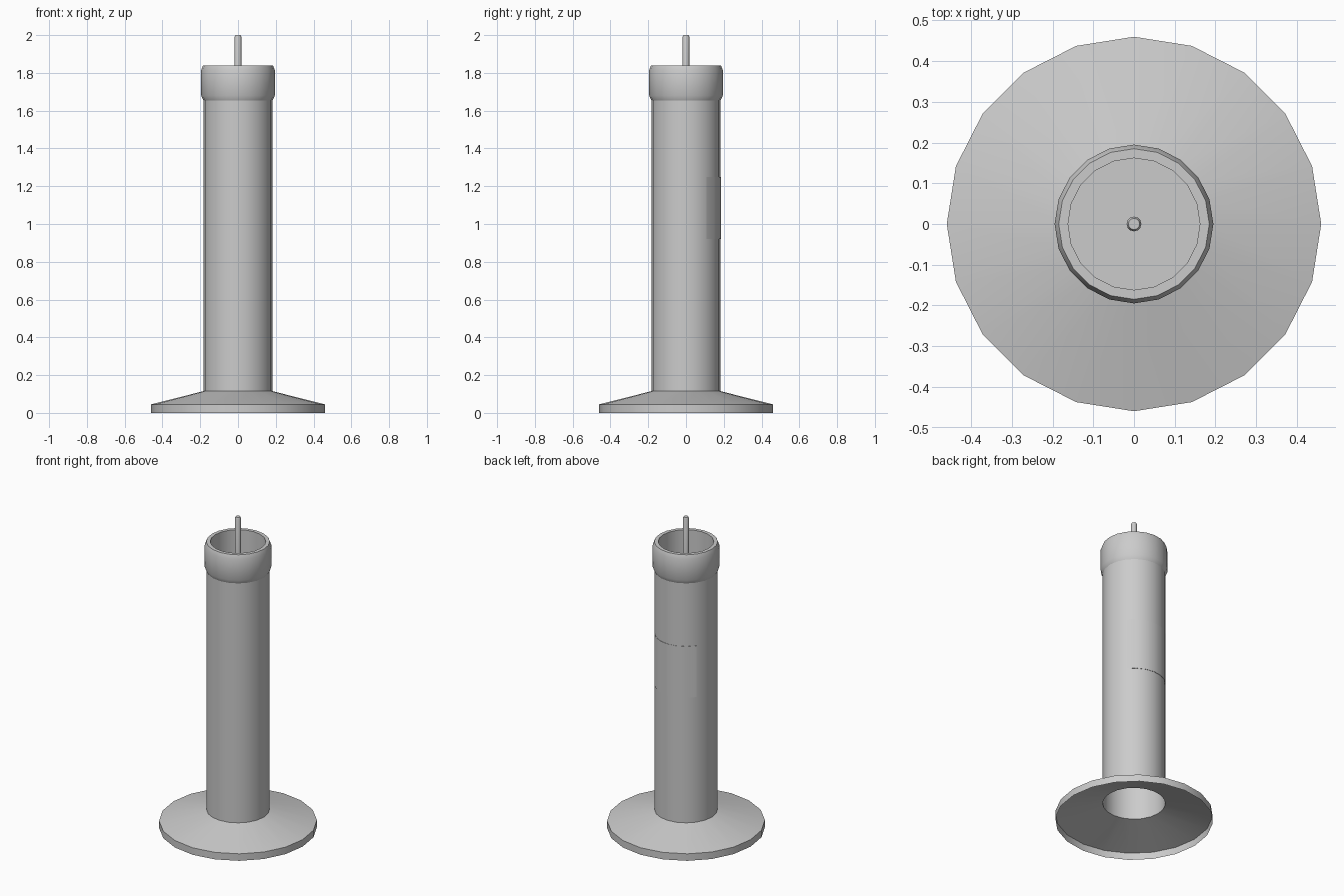
import bpy, bmesh
from math import cos, sin, radians

cube = bpy.data.objects.get("Cube")
if cube:
    bpy.data.objects.remove(cube, do_unlink=True)

SIDES = 20

grey = bpy.data.materials.new("light_grey")
grey.use_nodes = True
colour = (0.6, 0.6, 0.6, 1)
grey.diffuse_color = colour
grey.node_tree.nodes["Principled BSDF"].inputs["Base Color"].default_value = colour


def lathe(name, profile, sides=SIDES, start=0, steps=None, cap_end=False):
    """Turn a (radius, height) profile about z; steps limits it to a partial sweep."""
    bm = bmesh.new()
    full = steps is None
    count = sides if full else steps + 1
    columns = []
    for i in range(count):
        a = radians(start + i * 360 / sides)
        columns.append([bm.verts.new((r * cos(a), r * sin(a), z)) for r, z in profile])
    for i in range(count if full else steps):
        a, b = columns[i], columns[(i + 1) % count]
        for j in range(len(profile) - 1):
            bm.faces.new((a[j], b[j], b[j + 1], a[j + 1]))
    if cap_end:
        bm.faces.new([c[-1] for c in columns])
    mesh = bpy.data.meshes.new(name)
    bm.to_mesh(mesh)
    bm.free()
    mesh.materials.append(grey)
    obj = bpy.data.objects.new(name, mesh)
    bpy.context.collection.objects.link(obj)
    bpy.ops.object.select_all(action="DESELECT")
    obj.select_set(True)
    bpy.context.view_layer.objects.active = obj
    bpy.ops.object.shade_smooth_by_angle(angle=radians(30))
    return obj


# Hollow flared foot, open underneath
lathe("base", [(0.46, 0), (0.46, 0.045), (0.183, 0.115)])

# Straight hollow column
lathe("column", [(0.183, 0.115), (0.183, 1.66)])

# Thin curved panel on the back of the column
lathe("back_panel", [(0.183, 0.92), (0.185, 0.92), (0.185, 1.25), (0.183, 1.25)],
      start=36, steps=6)

# Rounded collar with a cup sunk into its top
lathe("collar", [(0.183, 1.655), (0.195, 1.68), (0.195, 1.815), (0.185, 1.84),
                 (0.162, 1.84), (0.162, 1.64)], cap_end=True)

# Slim rod standing in the cup
lathe("rod", [(0.018, 1.64), (0.018, 1.99), (0.014, 2.0)], sides=12, cap_end=True)
